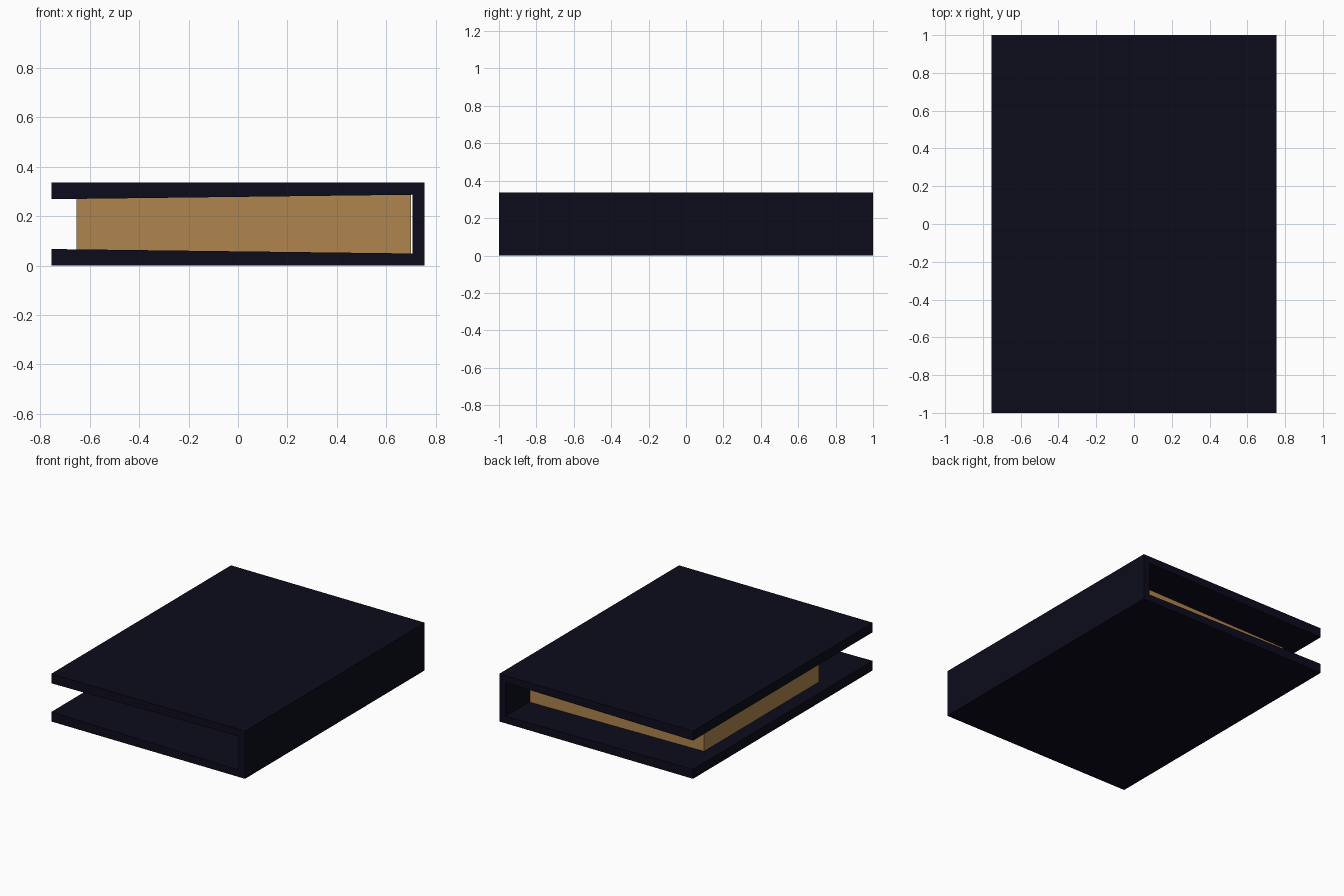
import bpy
import bmesh

cube = bpy.data.objects.get("Cube")
if cube:
    bpy.data.objects.remove(cube, do_unlink=True)


def make_material(name, rgb):
    mat = bpy.data.materials.new(name)
    mat.use_nodes = True
    mat.diffuse_color = (*rgb, 1)
    mat.node_tree.nodes["Principled BSDF"].inputs["Base Color"].default_value = (*rgb, 1)
    return mat


def extrude_profile(name, profile, y_front, y_back, mat):
    """Extrude an x-z outline along y."""
    bm = bmesh.new()
    face = bm.faces.new([bm.verts.new((x, y_front, z)) for x, z in profile])
    grown = bmesh.ops.extrude_face_region(bm, geom=[face])["geom"]
    verts = [v for v in grown if isinstance(v, bmesh.types.BMVert)]
    bmesh.ops.translate(bm, verts=verts, vec=(0, y_back - y_front, 0))
    bmesh.ops.recalc_face_normals(bm, faces=bm.faces)
    mesh = bpy.data.meshes.new(name)
    bm.to_mesh(mesh)
    bm.free()
    mesh.materials.append(mat)
    obj = bpy.data.objects.new(name, mesh)
    bpy.context.collection.objects.link(obj)
    return obj


navy = make_material("cover navy", (0.0037, 0.0033, 0.0112))
tan = make_material("page tan", (0.43, 0.232, 0.074))

HALF_W, HEIGHT = 0.755, 0.336
SPINE_X = 0.706                      # inner face of the spine
EDGE_T, HINGE_T = 0.067, 0.049       # board thickness at the open edge and the spine


def board_thickness(x):
    t = (x + HALF_W) / (SPINE_X + HALF_W)
    return EDGE_T + (HINGE_T - EDGE_T) * t


# Cover: two tapering boards joined by the spine
cover = [(-HALF_W, 0), (HALF_W, 0), (HALF_W, HEIGHT), (-HALF_W, HEIGHT),
         (-HALF_W, HEIGHT - EDGE_T), (SPINE_X, HEIGHT - HINGE_T),
         (SPINE_X, HINGE_T), (-HALF_W, EDGE_T)]
extrude_profile("cover", cover, -1, 1, navy)

# Page block: wedge filling the space between the boards
x0, x1 = -0.655, 0.70
b0, b1 = board_thickness(x0), board_thickness(x1)
pages = [(x0, b0), (x1, b1), (x1, HEIGHT - b1), (x0, HEIGHT - b0)]
extrude_profile("page_block", pages, -0.545, 0.735, tan)
